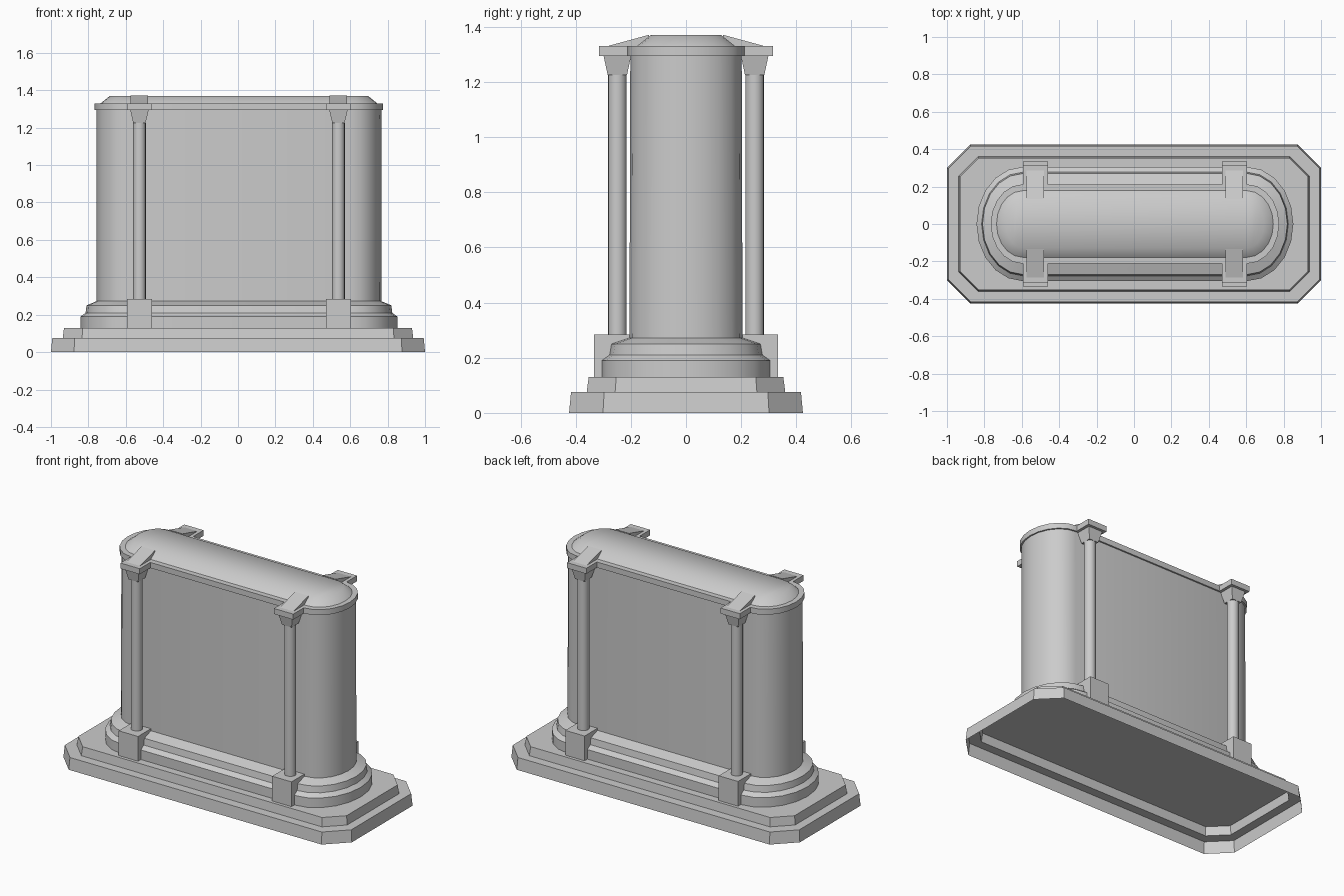
import bpy, bmesh, math

if "Cube" in bpy.data.objects:
    bpy.data.objects.remove(bpy.data.objects["Cube"], do_unlink=True)

stone = bpy.data.materials.new("grey_stone")
stone.use_nodes = True
GREY = (0.6, 0.6, 0.6, 1)
stone.diffuse_color = GREY
stone.node_tree.nodes["Principled BSDF"].inputs["Base Color"].default_value = GREY

CX = 0.005       # the upper structure sits slightly off the base centre
STRAIGHT = 0.6   # half length of the straight sides
ARC = 10         # segments in each rounded end


def make(name, bm, angle=30):
    bmesh.ops.recalc_face_normals(bm, faces=bm.faces)
    mesh = bpy.data.meshes.new(name)
    bm.to_mesh(mesh)
    bm.free()
    mesh.materials.append(stone)
    ob = bpy.data.objects.new(name, mesh)
    bpy.context.collection.objects.link(ob)
    bpy.ops.object.select_all(action='DESELECT')
    ob.select_set(True)
    bpy.context.view_layer.objects.active = ob
    bpy.ops.object.shade_smooth_by_angle(angle=math.radians(angle))
    return ob


def loft(bm, outlines):
    rings = [[bm.verts.new(p) for p in o] for o in outlines]
    for a, b in zip(rings, rings[1:]):
        for i in range(len(a)):
            j = (i + 1) % len(a)
            bm.faces.new((a[i], a[j], b[j], b[i]))
    return rings


def octagon(hx, hy, cut, z):
    quarter = [(hx, hy - cut), (hx - cut, hy)]
    pts = quarter + [(-x, y) for x, y in reversed(quarter)]
    pts += [(-x, -y) for x, y in pts]
    return [(x, y, z) for x, y in pts]


def rounded(rx, ry, z):
    pts = []
    for side in (1, -1):
        for i in range(ARC + 1):
            t = math.pi * (i / ARC - 0.5)
            pts.append((CX + side * (STRAIGHT + rx * math.cos(t)),
                        side * ry * math.sin(t), z))
    return pts


def rect(x, y, hx, hy, z):
    return [(x + sx * hx, y + sy * hy, z)
            for sx, sy in ((-1, -1), (1, -1), (1, 1), (-1, 1))]


def block(name, lower, upper):
    bm = bmesh.new()
    bottom, top = loft(bm, [lower, upper])
    bm.faces.new(bottom)
    bm.faces.new(top)
    make(name, bm)


# Stepped base, hollow and open underneath
bm = bmesh.new()
rings = loft(bm, [octagon(1.0, 0.424, 0.123, 0), octagon(0.993, 0.417, 0.12, 0.075),
                  octagon(0.937, 0.36, 0.103, 0.075), octagon(0.93, 0.353, 0.1, 0.13)])
bm.faces.new(rings[-1])
make("stepped_base", bm)

# Moulded plinth and main body
bm = bmesh.new()
loft(bm, [rounded(*r) for r in (
    (0.247, 0.305, 0.13), (0.247, 0.305, 0.19), (0.22, 0.277, 0.21),
    (0.215, 0.27, 0.25), (0.162, 0.205, 0.272), (0.162, 0.202, 1.3))])
make("plinth_and_body", bm)

# Cornice rim
bm = bmesh.new()
loft(bm, [rounded(*r) for r in (
    (0.155, 0.195, 1.295), (0.171, 0.212, 1.295),
    (0.171, 0.212, 1.33), (0.14, 0.178, 1.33))])
make("cornice_rim", bm)

# Softly shaded roof, capped with strips across its width
bm = bmesh.new()
top = loft(bm, [rounded(0.14, 0.178, 1.33), rounded(0.09, 0.128, 1.37)])[-1]
right, left = top[:ARC + 1], top[ARC + 1:]
for end in (right, left):
    for i in range(ARC // 2):
        strip = (end[i], end[i + 1], end[ARC - i - 1], end[ARC - i])
        bm.faces.new(list(dict.fromkeys(strip)))
bm.faces.new((right[0], right[-1], left[0], left[-1]))
make("domed_roof", bm, 80)

# Four columns with pedestal, shaft, capital, cornice block and sloped tab
for sx, x_name in ((1, "left"), (-1, "right")):
    for sy, y_name in ((1, "back"), (-1, "front")):
        x, y = CX + sx * 0.532, sy * 0.249
        tag = f"{y_name}_{x_name}_"
        block(tag + "pedestal", rect(x, sy * 0.267, 0.067, 0.066, 0.13),
              rect(x, sy * 0.267, 0.067, 0.066, 0.285))

        bm = bmesh.new()
        loft(bm, [[(x + 0.034 * math.cos(a), y + 0.034 * math.sin(a), z)
                   for a in (math.tau * i / 16 for i in range(16))]
                  for z in (0.285, 1.225)])
        make(tag + "shaft", bm)

        block(tag + "capital", rect(x, y, 0.033, 0.035, 1.225),
              rect(x, y, 0.049, 0.05, 1.295))
        block(tag + "cornice_block", rect(x, sy * 0.258, 0.067, 0.058, 1.295),
              rect(x, sy * 0.258, 0.067, 0.058, 1.33))

        bm = bmesh.new()
        near, far = loft(bm, [[(x + dx, sy * 0.285, 1.33), (x + dx, sy * 0.135, 1.371),
                               (x + dx, sy * 0.135, 1.33)] for dx in (-0.047, 0.047)])
        bm.faces.new(near)
        bm.faces.new(far)
        make(tag + "sloped_tab", bm)
